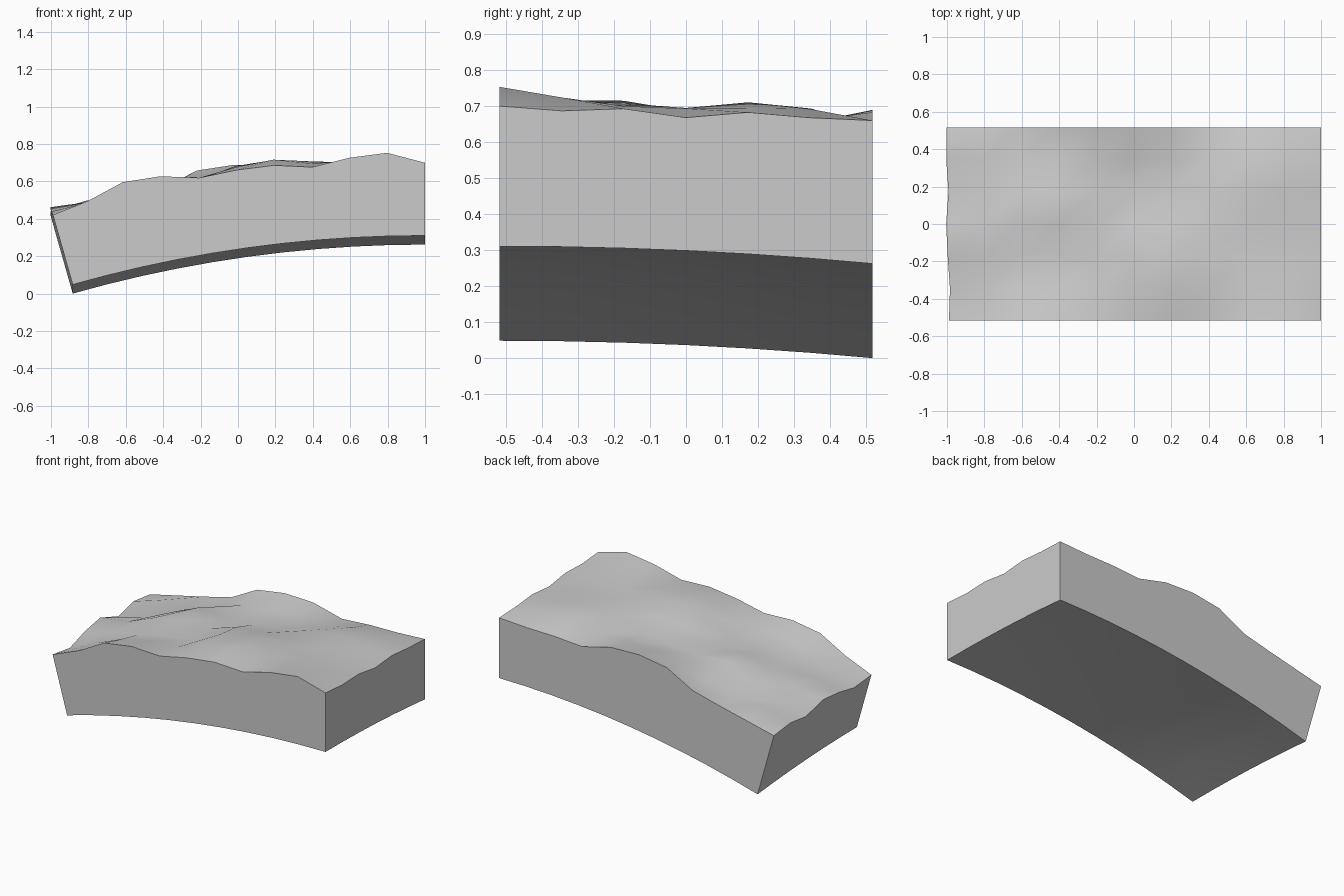
import bpy, bmesh, math

if "Cube" in bpy.data.objects:
    bpy.data.objects.remove(bpy.data.objects["Cube"])

NX, NY = 11, 7
RADIUS = 6.9                 # radius of the curved underside
THICK = 0.397                # mean slab thickness
MAX_ANGLE = math.asin(0.273)
HALF_Y = 0.517

# Relief of the terrain (thousandths), rows front to back, columns left to right
RELIEF = [
    [-10, 14, 68, 57, 12, 23, 23, -6, 30, 48, -8],
    [-30, 0, 30, 30, 5, 40, 55, 15, 15, 20, -20],
    [15, 10, 0, 0, -10, 50, 57, 30, 10, 0, -10],
    [45, 20, 50, 50, 10, 40, 30, 15, 10, 0, -28],
    [0, -10, 30, 70, 20, 0, 0, 25, 35, 10, -4],
    [43, 50, 0, 10, 50, 50, 30, 0, 30, 20, -7],
    [38, 30, 28, 35, 100, 100, 68, -3, -3, -8, 0],
]


def point(i, j, r):
    """Point on the curved patch at column i, row j and radius r."""
    a = MAX_ANGLE * (1 - i / (NX - 1))
    y = -HALF_Y + 2 * HALF_Y * j / (NY - 1)
    z = 0.303 - RADIUS + r * math.cos(a) - 0.045 * (y + HALF_Y) ** 2
    return (1 - r * math.sin(a), y, z)


bm = bmesh.new()
top = [[bm.verts.new(point(i, j, RADIUS + THICK + RELIEF[j][i] / 1000))
        for i in range(NX)] for j in range(NY)]
low = [[bm.verts.new(point(i, j, RADIUS)) for i in range(NX)] for j in range(NY)]

# Terrain surface and curved underside
for j in range(NY - 1):
    for i in range(NX - 1):
        for g in (top, low):
            bm.faces.new((g[j][i], g[j][i + 1], g[j + 1][i + 1], g[j + 1][i]))

# Cut walls all around
ring = ([(0, i) for i in range(NX - 1)] + [(j, NX - 1) for j in range(NY - 1)]
        + [(NY - 1, i) for i in range(NX - 1, 0, -1)] + [(j, 0) for j in range(NY - 1, 0, -1)])
for (ja, ia), (jb, ib) in zip(ring, ring[1:] + ring[:1]):
    bm.faces.new((low[ja][ia], low[jb][ib], top[jb][ib], top[ja][ia]))

# Stand on the ground
zmin = min(v.co.z for v in bm.verts)
for v in bm.verts:
    v.co.z -= zmin
bmesh.ops.recalc_face_normals(bm, faces=bm.faces)

mesh = bpy.data.meshes.new("terrain_slab")
bm.to_mesh(mesh)
bm.free()
slab = bpy.data.objects.new("terrain_slab", mesh)
bpy.context.collection.objects.link(slab)

grey = bpy.data.materials.new("light_grey")
grey.diffuse_color = (0.6, 0.6, 0.6, 1)
grey.use_nodes = True
grey.node_tree.nodes["Principled BSDF"].inputs["Base Color"].default_value = grey.diffuse_color
mesh.materials.append(grey)

# Smooth terrain, sharp rim
bpy.context.view_layer.objects.active = slab
slab.select_set(True)
bpy.ops.object.shade_smooth_by_angle(angle=math.radians(45))
